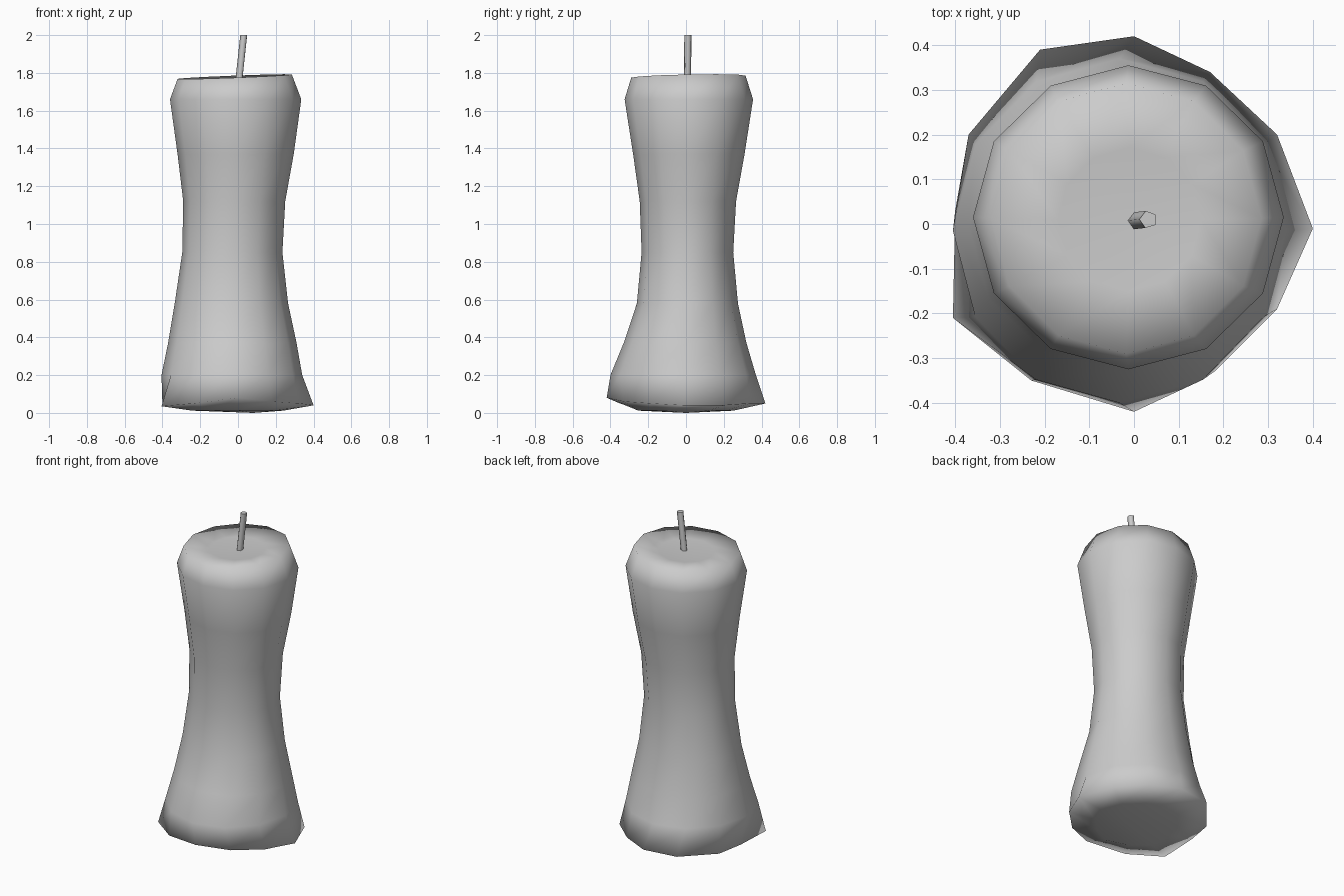
import bpy, bmesh, math
from mathutils import Vector

cube = bpy.data.objects.get("Cube")
if cube:
    bpy.data.objects.remove(cube, do_unlink=True)

SIDES = 12
wax = bpy.data.materials.new("grey wax")
wax.use_nodes = True
wax.diffuse_color = (0.6, 0.6, 0.6, 1)
wax.node_tree.nodes["Principled BSDF"].inputs["Base Color"].default_value = (0.6, 0.6, 0.6, 1)


def oval(z, left, right, front, back, tilt=0.0):
    """Ring of points through four side extents, tilted up to one side."""
    centre = Vector(((left + right) / 2, (front + back) / 2, z))
    points = []
    for i in range(SIDES):
        a = math.tau * i / SIDES
        points.append(centre + Vector(((right - left) / 2 * math.cos(a),
                                       (back - front) / 2 * math.sin(a),
                                       tilt * math.cos(a - 0.45))))
    return points


def loft(name, rings, bottom, top, angle=None):
    """Skin a stack of rings and close both ends with fans."""
    bm = bmesh.new()
    loops = [[bm.verts.new(p) for p in ring] for ring in rings]
    n = len(loops[0])
    for low, high in zip(loops, loops[1:]):
        for i in range(n):
            j = (i + 1) % n
            bm.faces.new((low[i], low[j], high[j], high[i]))
    b, t = bm.verts.new(bottom), bm.verts.new(top)
    for i in range(n):
        j = (i + 1) % n
        bm.faces.new((loops[0][j], loops[0][i], b))
        bm.faces.new((loops[-1][i], loops[-1][j], t))
    mesh = bpy.data.meshes.new(name)
    bm.to_mesh(mesh)
    bm.free()
    obj = bpy.data.objects.new(name, mesh)
    bpy.context.collection.objects.link(obj)
    mesh.materials.append(wax)
    mesh.shade_smooth()
    if angle:
        mesh.set_sharp_from_angle(angle=angle)
    return obj


# Uneven, slumped foot of the candle
foot = [Vector(p) for p in (
    (.40, -.01, .04), (.32, .20, .04), (.17, .34, .05), (0, .42, .05),
    (-.21, .39, .05), (-.37, .20, .04), (-.40, .03, .04), (-.405, -.21, .035),
    (-.23, -.35, .05), (0, -.42, .08), (.18, -.33, .06), (.32, -.19, .05))]
under = [Vector((p.x * .6, p.y * .6, .012)) for p in foot]

# Waisted body, then the rounded shoulder and dished top
body = [
    oval(.20, -.405, .34, -.40, .37),
    oval(.37, -.37, .31, -.33, .32),
    oval(.58, -.335, .265, -.26, .275),
    oval(.85, -.295, .235, -.235, .25),
    oval(1.12, -.29, .25, -.245, .265),
    oval(1.37, -.32, .295, -.28, .31),
    oval(1.66, -.36, .335, -.325, .355),
    oval(1.78, -.32, .285, -.29, .315, .013),
    oval(1.767, -.17, .15, -.15, .17, .004),
]
loft("candle_body", [under, foot] + body, (.08, 0, 0), (0, .01, 1.765))


# Leaning five-sided wick
def wick_ring(x, y, z):
    return [Vector((x + .02 * math.cos(math.tau * i / 5 + .6),
                    y + .02 * math.sin(math.tau * i / 5 + .6), z)) for i in range(5)]


loft("wick", [wick_ring(.005, .007, 1.75), wick_ring(.032, .01, 2.0)],
     (.005, .007, 1.75), (.032, .01, 2.0), math.radians(75))
